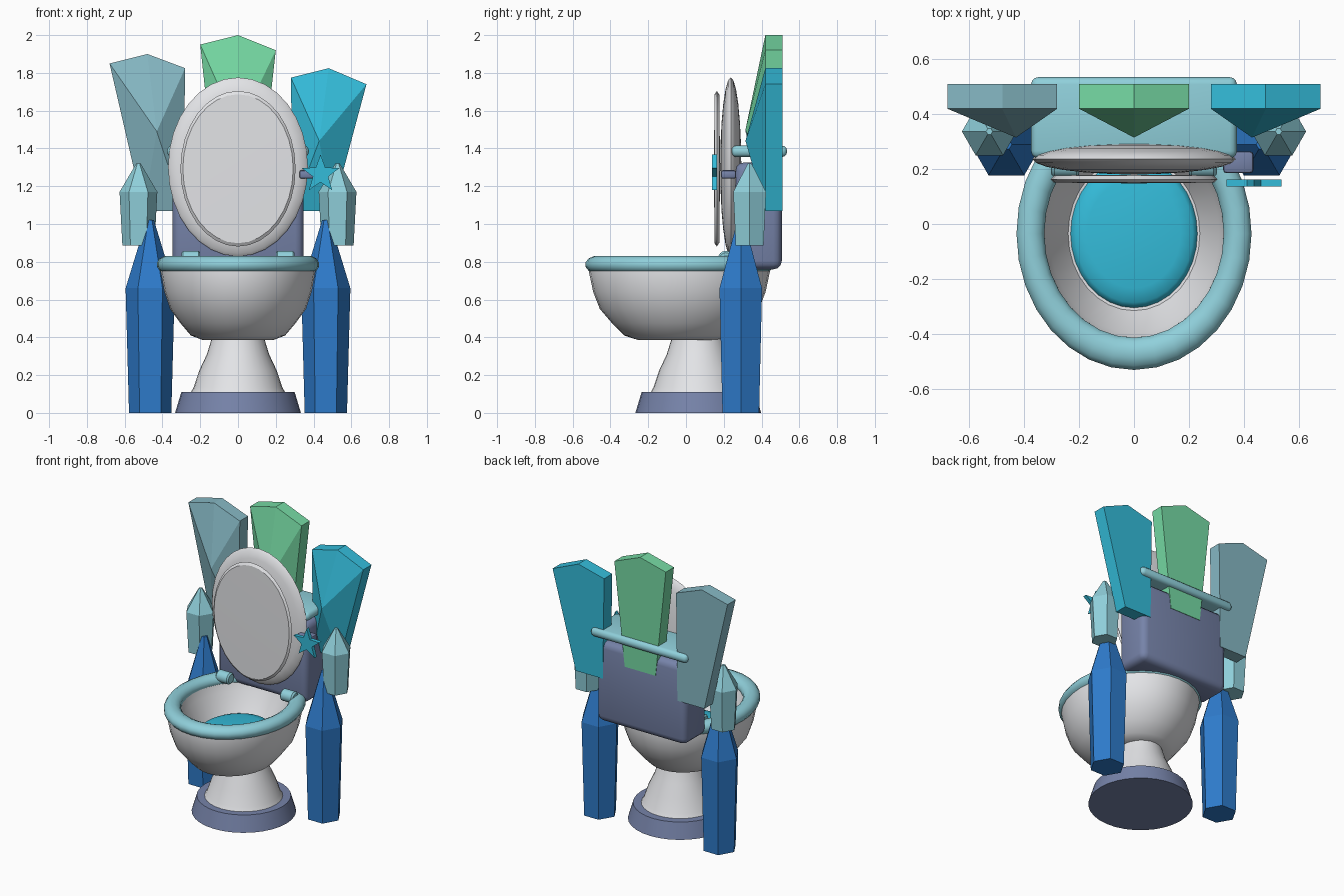
import bpy, bmesh, math
from mathutils import Matrix, Vector

if "Cube" in bpy.data.objects:
    bpy.data.objects.remove(bpy.data.objects["Cube"])


def material(name, hexcol):
    lin = []
    for i in (0, 2, 4):
        c = int(hexcol[i:i + 2], 16) / 255
        lin.append(c / 12.92 if c <= 0.04045 else ((c + 0.055) / 1.055) ** 2.4)
    m = bpy.data.materials.new(name)
    m.diffuse_color = (*lin, 1)
    m.use_nodes = True
    m.node_tree.nodes["Principled BSDF"].inputs["Base Color"].default_value = m.diffuse_color
    return m


WHITE = material("porcelain white", "E6E7EA")
SLATE = material("slate blue", "7683A9")
AQUA = material("pale aqua", "90D0DB")
MIST = material("grey aqua", "86B8C4")
GREEN = material("sea green", "76DAA4")
CYAN = material("bright cyan", "34BCDA")
BLUE = material("deep blue", "2E7BCB")


def finish(name, bm, mat, smooth=True, angle=40):
    bmesh.ops.recalc_face_normals(bm, faces=bm.faces)
    me = bpy.data.meshes.new(name)
    bm.to_mesh(me)
    bm.free()
    ob = bpy.data.objects.new(name, me)
    bpy.context.collection.objects.link(ob)
    me.materials.append(mat)
    if smooth:
        bpy.ops.object.select_all(action='DESELECT')
        ob.select_set(True)
        bpy.context.view_layer.objects.active = ob
        bpy.ops.object.shade_smooth_by_angle(angle=math.radians(angle))
    return ob


def lathe(name, profile, mat, loc=(0, 0, 0), ys=1.0, sides=32, rot=None,
          smooth=True, closed=False, angle=40):
    """Revolve (radius, z) points; ys stretches the y radius."""
    bm = bmesh.new()
    rings = []
    for r, z in profile:
        n = 1 if r == 0 else sides
        rings.append([bm.verts.new((r * math.cos(i * math.tau / sides),
                                    r * ys * math.sin(i * math.tau / sides), z)) for i in range(n)])
    pairs = list(zip(rings, rings[1:] + rings[:1])) if closed else list(zip(rings, rings[1:]))
    for a, b in pairs:
        for i in range(sides):
            j = (i + 1) % sides
            quad = [a[i % len(a)], a[j % len(a)], b[j % len(b)], b[i % len(b)]]
            bm.faces.new(list(dict.fromkeys(quad)))
    if not closed:
        for ring in (rings[0], rings[-1]):
            if len(ring) > 2:
                bm.faces.new(ring)
    bm.transform(Matrix.Translation(loc) @ (rot or Matrix()))
    return finish(name, bm, mat, smooth, angle)


def rounded_box(name, lo, hi, mat, bevel, seg=3):
    bm = bmesh.new()
    bmesh.ops.create_cube(bm, size=1)
    lo, hi = Vector(lo), Vector(hi)
    for v in bm.verts:
        v.co = Vector([(lo[k] + hi[k]) / 2 + v.co[k] * (hi[k] - lo[k]) for k in range(3)])
    bmesh.ops.bevel(bm, geom=bm.edges[:], offset=bevel, segments=seg, profile=0.5, affect='EDGES')
    return finish(name, bm, mat)


def slab(name, outline, y_front, y_back, mat, apex=None):
    """Extrude an x-z outline along y; an apex makes a pointed front."""
    bm = bmesh.new()
    f = [bm.verts.new((x, y_front, z)) for x, z in outline]
    b = [bm.verts.new((x, y_back, z)) for x, z in outline]
    n = len(f)
    bm.faces.new(b)
    tip = bm.verts.new(apex) if apex else None
    if not tip:
        bm.faces.new(f)
    for i in range(n):
        j = (i + 1) % n
        bm.faces.new((f[i], f[j], b[j], b[i]))
        if tip:
            bm.faces.new((f[i], f[j], tip))
    return finish(name, bm, mat, smooth=False)


FACE_FRONT = Matrix.Rotation(math.pi / 2, 4, 'X')

# foot and pedestal
lathe("base", [(0.333, 0), (0.30, 0.11)], SLATE, (0, 0.065, 0))
lathe("pedestal", [(0.255, 0.10), (0.235, 0.135), (0.205, 0.225), (0.165, 0.31), (0.137, 0.40)],
      WHITE, (0, 0.063, 0))

# hollow bowl and the water in it
lathe("bowl", [(0, 0.385), (0.19, 0.387), (0.25, 0.41), (0.305, 0.475), (0.36, 0.55),
               (0.39, 0.64), (0.41, 0.75), (0.405, 0.785), (0.33, 0.785), (0.31, 0.72),
               (0.24, 0.59), (0, 0.56)], WHITE, (0, -0.035, 0), ys=1.17)
lathe("water", [(0.235, 0.565), (0.23, 0.595), (0.215, 0.612), (0.17, 0.622), (0, 0.628)],
      CYAN, (0, -0.035, 0), ys=1.17, angle=60)

# seat ring and hinges
ring = [(0.3775 + 0.0525 * math.cos(k * math.tau / 12 + 0.26),
         0.785 + 0.046 * math.sin(k * math.tau / 12 + 0.26)) for k in range(12)]
lathe("seat", ring, AQUA, (0, -0.035, 0), ys=1.16, closed=True)
for s, side in ((-1, "left"), (1, "right")):
    lathe("hinge_" + side, [(0.03, -0.05), (0.04, -0.04), (0.04, 0.04), (0.03, 0.05)], AQUA,
          (s * 0.25, 0.21, 0.818), sides=16, rot=Matrix.Rotation(math.pi / 2, 4, 'Y'))

# raised lid with its front panel
lens = [(0.37 * math.cos(t), 0.056 * math.sin(t))
        for t in [math.radians(-90 + 15 * k) for k in range(13)]]
lens[0], lens[-1] = (0, -0.056), (0, 0.056)
lathe("lid", lens, WHITE, (0, 0.237, 1.302), ys=1.28, rot=FACE_FRONT, angle=60)
lathe("lid_panel", [(0, -0.017), (0.29, -0.014), (0.305, 0), (0.292, 0.012), (0, 0.015)], WHITE,
      (0, 0.163, 1.2925), ys=1.35, rot=FACE_FRONT, angle=30)

# tank, tank cover and flush handle with star
rounded_box("tank", (-0.348, 0.26, 0.76), (0.348, 0.507, 1.325), SLATE, 0.045)
rounded_box("tank_cover", (-0.375, 0.24, 1.355), (0.375, 0.535, 1.415), AQUA, 0.026)
rounded_box("flush_handle", (0.325, 0.185, 1.24), (0.435, 0.265, 1.285), SLATE, 0.012, 2)
star = []
for k in range(10):
    r, t = (0.105 if k % 2 == 0 else 0.043), math.pi / 2 + k * math.pi / 5
    star.append((0.437 + r * math.cos(t), 1.264 + r * math.sin(t)))
slab("star", star, 0.137, 0.163, CYAN)

# three tall crystals fanned out behind
slab("crystal_middle", [(-0.2, 1.95), (0, 2.0), (0.2, 1.92), (0.12, 1.2), (-0.12, 1.2)],
     0.42, 0.51, GREEN, (0, 0.315, 1.5))
slab("crystal_left", [(-0.68, 1.85), (-0.48, 1.9), (-0.28, 1.825), (-0.29, 1.07), (-0.50, 1.07)],
     0.42, 0.51, MIST, (-0.43, 0.315, 1.49))
slab("crystal_right", [(0.28, 1.775), (0.48, 1.825), (0.68, 1.74), (0.50, 1.07), (0.29, 1.07)],
     0.42, 0.51, CYAN, (0.43, 0.315, 1.44))

# six-sided crystals standing and floating at each side
for s, side in ((-1, "left"), (1, "right")):
    lathe("side_crystal_" + side, [(0.112, 0), (0.13, 0.66), (0.02, 1.02)], BLUE,
          (s * 0.465, 0.29, 0), sides=6, smooth=False)
    lathe("upper_crystal_" + side, [(0.085, 0.885), (0.10, 1.17), (0.012, 1.32)], AQUA,
          (s * 0.527, 0.337, 0), sides=6, smooth=False)
